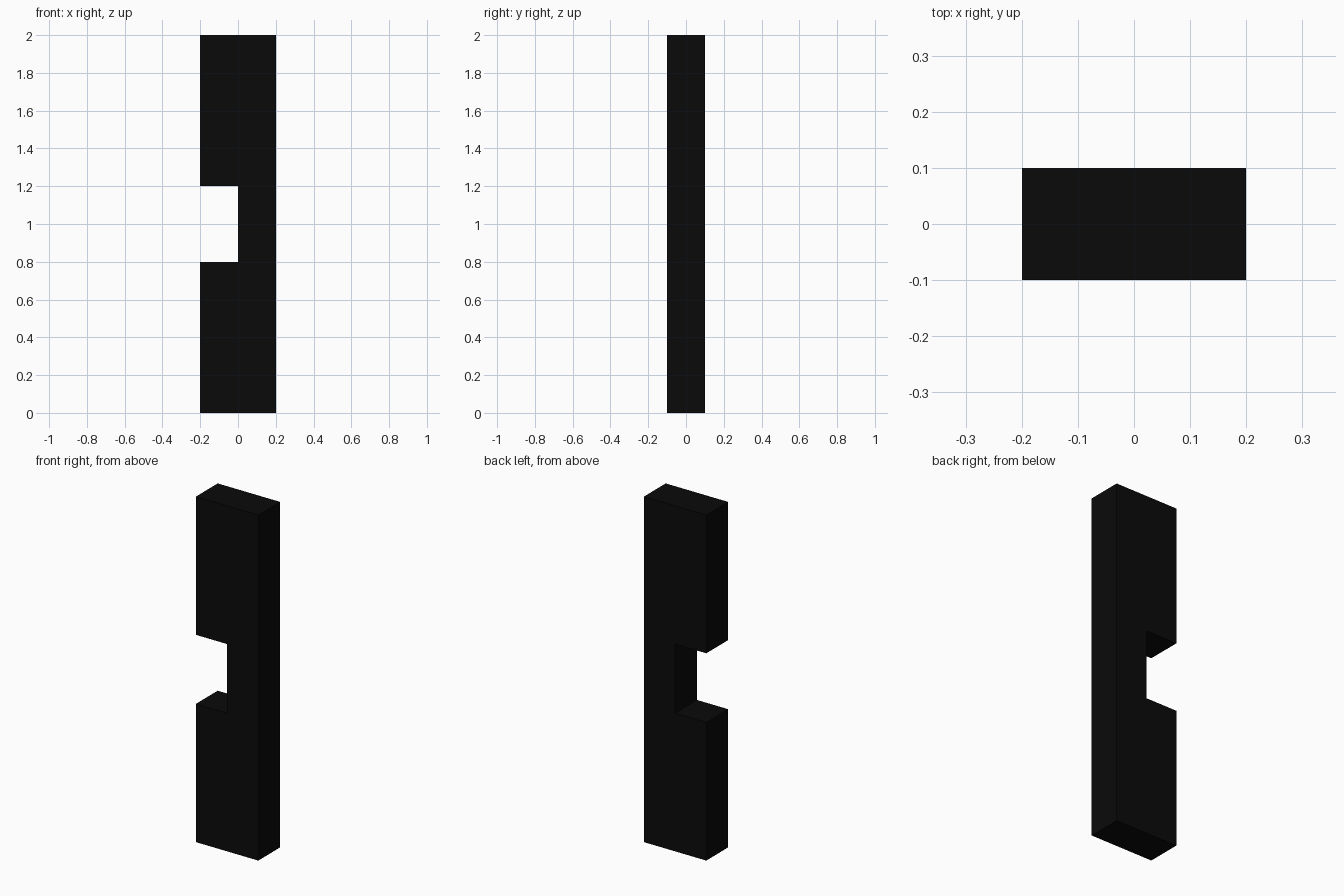
import bpy
import bmesh

if "Cube" in bpy.data.objects:
    bpy.data.objects.remove(bpy.data.objects["Cube"])

DEPTH = 0.2

# Near-black finish
mat = bpy.data.materials.new("black_finish")
mat.diffuse_color = (0.003, 0.003, 0.003, 1)
mat.use_nodes = True
mat.node_tree.nodes["Principled BSDF"].inputs["Base Color"].default_value = mat.diffuse_color

# Upright bar profile (x, z) with a square notch in the left edge
profile = [(-0.2, 0), (0.2, 0), (0.2, 2), (-0.2, 2),
           (-0.2, 1.2), (0, 1.2), (0, 0.8), (-0.2, 0.8)]

# Extrude the profile from front to back
bm = bmesh.new()
face = bm.faces.new([bm.verts.new((x, -DEPTH / 2, z)) for x, z in profile])
ext = bmesh.ops.extrude_face_region(bm, geom=[face])
verts = [g for g in ext["geom"] if isinstance(g, bmesh.types.BMVert)]
bmesh.ops.translate(bm, verts=verts, vec=(0, DEPTH, 0))
bmesh.ops.recalc_face_normals(bm, faces=bm.faces)

mesh = bpy.data.meshes.new("notched_bar")
bm.to_mesh(mesh)
bm.free()
mesh.materials.append(mat)
bar = bpy.data.objects.new("notched_bar", mesh)
bpy.context.collection.objects.link(bar)
